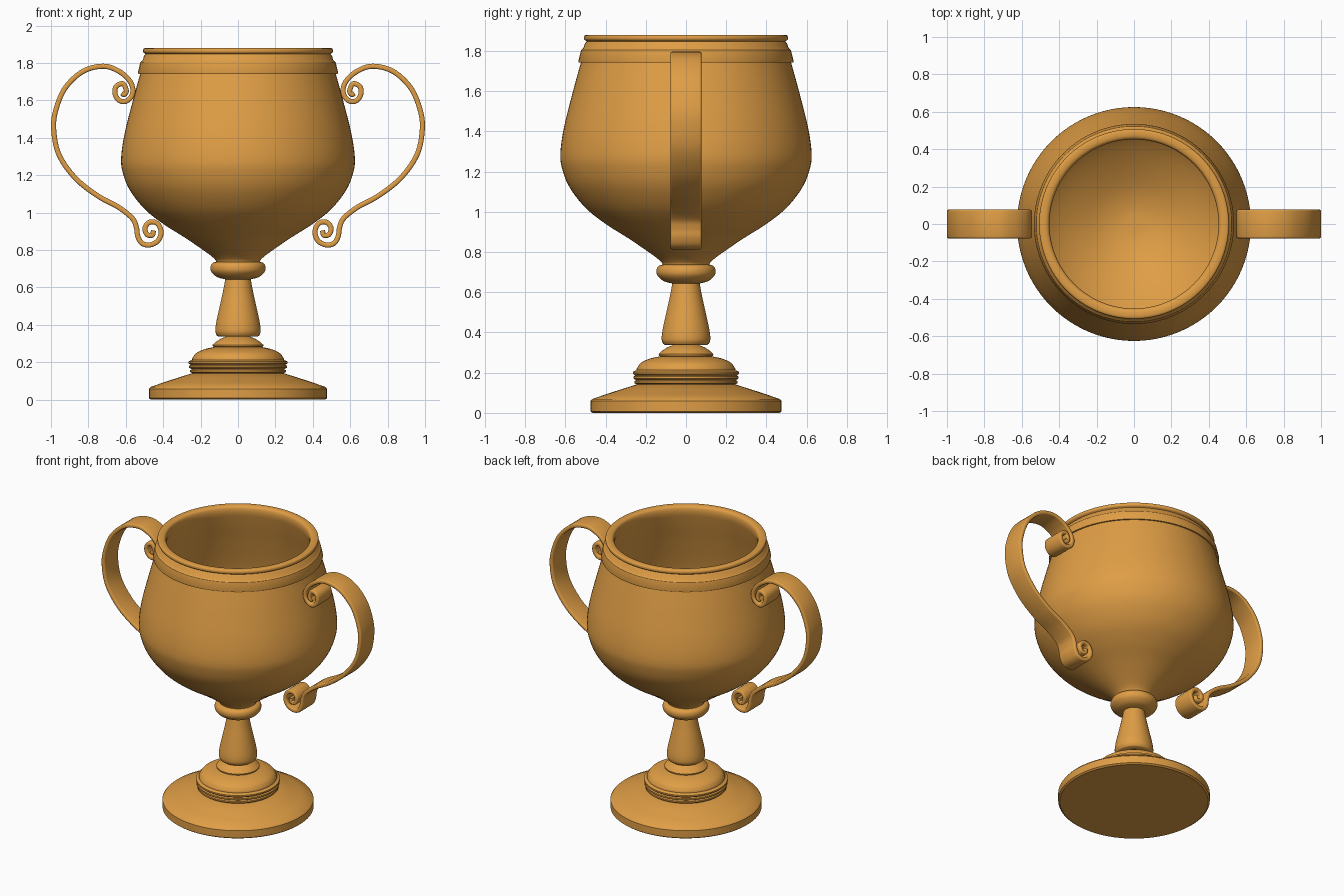
import bpy, bmesh, math
from mathutils import Vector

gold = bpy.data.materials.new("warm gold")
gold.diffuse_color = (0.74, 0.34, 0.06, 1)


def smooth_path(pts, n):
    """Catmull-Rom curve through 2D points."""
    p = [Vector(q) for q in pts]
    p = [2 * p[0] - p[1]] + p + [2 * p[-1] - p[-2]]
    out = []
    for i in range(1, len(p) - 2):
        a, b, c, d = p[i - 1:i + 3]
        for k in range(n):
            t = k / n
            out.append(0.5 * (2 * b + (c - a) * t + (2 * a - 5 * b + 4 * c - d) * t ** 2
                              + (3 * b - a - 3 * c + d) * t ** 3))
    out.append(p[-2])
    return out


def finish(bm, name, angle=35):
    bmesh.ops.remove_doubles(bm, verts=bm.verts, dist=1e-5)
    bmesh.ops.recalc_face_normals(bm, faces=bm.faces)
    me = bpy.data.meshes.new(name)
    bm.to_mesh(me)
    bm.free()
    me.materials.append(gold)
    me.shade_smooth()
    me.set_sharp_from_angle(angle=math.radians(angle))
    ob = bpy.data.objects.new(name, me)
    bpy.context.collection.objects.link(ob)
    return ob


def lathe(name, profile, seg=96):
    bm = bmesh.new()
    rings = [[bm.verts.new((r * math.cos(2 * math.pi * i / seg),
                            r * math.sin(2 * math.pi * i / seg), z)) for i in range(seg)]
             for r, z in profile]
    for a, b in zip(rings, rings[1:]):
        for i in range(seg):
            j = (i + 1) % seg
            bm.faces.new((a[i], a[j], b[j], b[i]))
    return finish(bm, name)


def ribbon(name, path, half_width, half_thick, side):
    """Sweep a rounded strip section along a path in the xz plane."""
    w, t, r = half_width, half_thick, half_thick * 0.7
    section = []
    for sy, sn, start in ((1, 1, 0), (-1, 1, 90), (-1, -1, 180), (1, -1, 270)):
        for k in range(4):
            a = math.radians(start + 30 * k)
            section.append((sy * (w - r) + r * math.cos(a), sn * (t - r) + r * math.sin(a)))
    bm = bmesh.new()
    rings = []
    for i, p in enumerate(path):
        d = (path[min(i + 1, len(path) - 1)] - path[max(i - 1, 0)]).normalized()
        nx, nz = -d.y, d.x
        rings.append([bm.verts.new((side * (p.x + nx * n), y, p.y + nz * n)) for y, n in section])
    m = len(section)
    for a, b in zip(rings, rings[1:]):
        for i in range(m):
            j = (i + 1) % m
            bm.faces.new((a[i], a[j], b[j], b[i]))
    bm.faces.new(rings[0])
    bm.faces.new(rings[-1])
    return finish(bm, name, 50)


# Foot: wide disc with gently sloping top
lathe("foot", [(0, 0), (0.465, 0), (0.476, 0.008), (0.476, 0.058), (0.468, 0.068),
               (0.40, 0.092), (0.32, 0.118), (0.25, 0.14), (0, 0.14)])

# Stacked thin rings and dome above the foot
dome = [(0, 0.13), (0.245, 0.138)]
for z, r in ((0.153, 0.256), (0.176, 0.262), (0.199, 0.264)):
    dome += [(r - 0.009, z - 0.010), (r, z - 0.005), (r, z + 0.005), (r - 0.009, z + 0.010)]
dome += [(0.245, 0.213)] + smooth_path([(0.245, 0.22), (0.225, 0.248), (0.18, 0.27), (0.125, 0.282)], 4)
lathe("ringed_dome", dome + [(0, 0.282)])

# Small button between dome and stem
lathe("stem_button", [(0, 0.275), (0.12, 0.278), (0.134, 0.284), (0.136, 0.293), (0.12, 0.308),
                      (0.095, 0.325), (0.065, 0.337), (0.06, 0.345), (0, 0.345)])

# Tapered stem
lathe("stem", [(0, 0.338), (0.105, 0.338)]
      + smooth_path([(0.113, 0.343), (0.121, 0.365), (0.117, 0.41), (0.10, 0.49),
                     (0.08, 0.58), (0.067, 0.65)], 5) + [(0, 0.66)])

# Collar ring under the bowl
lathe("collar", [(0, 0.642)] + smooth_path([(0.07, 0.644), (0.112, 0.656), (0.142, 0.683),
                                            (0.147, 0.71), (0.137, 0.73), (0.115, 0.738)], 4)
      + [(0, 0.745)])

# Bowl: outer wall, rim band, lip and inner wall
outer = smooth_path([(0.115, 0.735), (0.125, 0.752), (0.165, 0.785), (0.283, 0.866), (0.40, 0.94),
                     (0.50, 1.02), (0.578, 1.12), (0.615, 1.21), (0.625, 1.29), (0.607, 1.42),
                     (0.562, 1.60), (0.523, 1.742)], 5)
band = [(0.533, 1.742), (0.535, 1.75), (0.522, 1.805), (0.510, 1.815), (0.502, 1.84), (0.494, 1.848)]
lip = smooth_path([(0.497, 1.85), (0.506, 1.857), (0.507, 1.87), (0.50, 1.879), (0.475, 1.88),
                   (0.458, 1.872), (0.452, 1.855)], 3)
inner = smooth_path([(0.452, 1.83), (0.475, 1.74), (0.515, 1.60), (0.56, 1.42), (0.577, 1.29),
                     (0.565, 1.20), (0.52, 1.11), (0.44, 1.02), (0.33, 0.935), (0.20, 0.86),
                     (0.09, 0.825), (0, 0.82)], 4)
lathe("bowl", [(0, 0.735)] + outer + band + lip + inner)

# Scrolled ribbon handles, one on each side
handle = smooth_path([
    (0.622, 1.640), (0.608, 1.632), (0.597, 1.652), (0.615, 1.689), (0.650, 1.676), (0.658, 1.640),
    (0.640, 1.604), (0.605, 1.594), (0.572, 1.618), (0.562, 1.660), (0.583, 1.710), (0.640, 1.758),
    (0.722, 1.783), (0.83, 1.755), (0.925, 1.665), (0.975, 1.545), (0.985, 1.44), (0.957, 1.31),
    (0.87, 1.185), (0.75, 1.09), (0.64, 1.03), (0.565, 0.970), (0.543, 0.92), (0.536, 0.875),
    (0.515, 0.838), (0.475, 0.827), (0.430, 0.848), (0.411, 0.895), (0.430, 0.941), (0.470, 0.950),
    (0.497, 0.920), (0.487, 0.884), (0.458, 0.880), (0.452, 0.905)], 7)
for side, label in ((1, "right_handle"), (-1, "left_handle")):
    ribbon(label, handle, 0.077, 0.0135, side)
